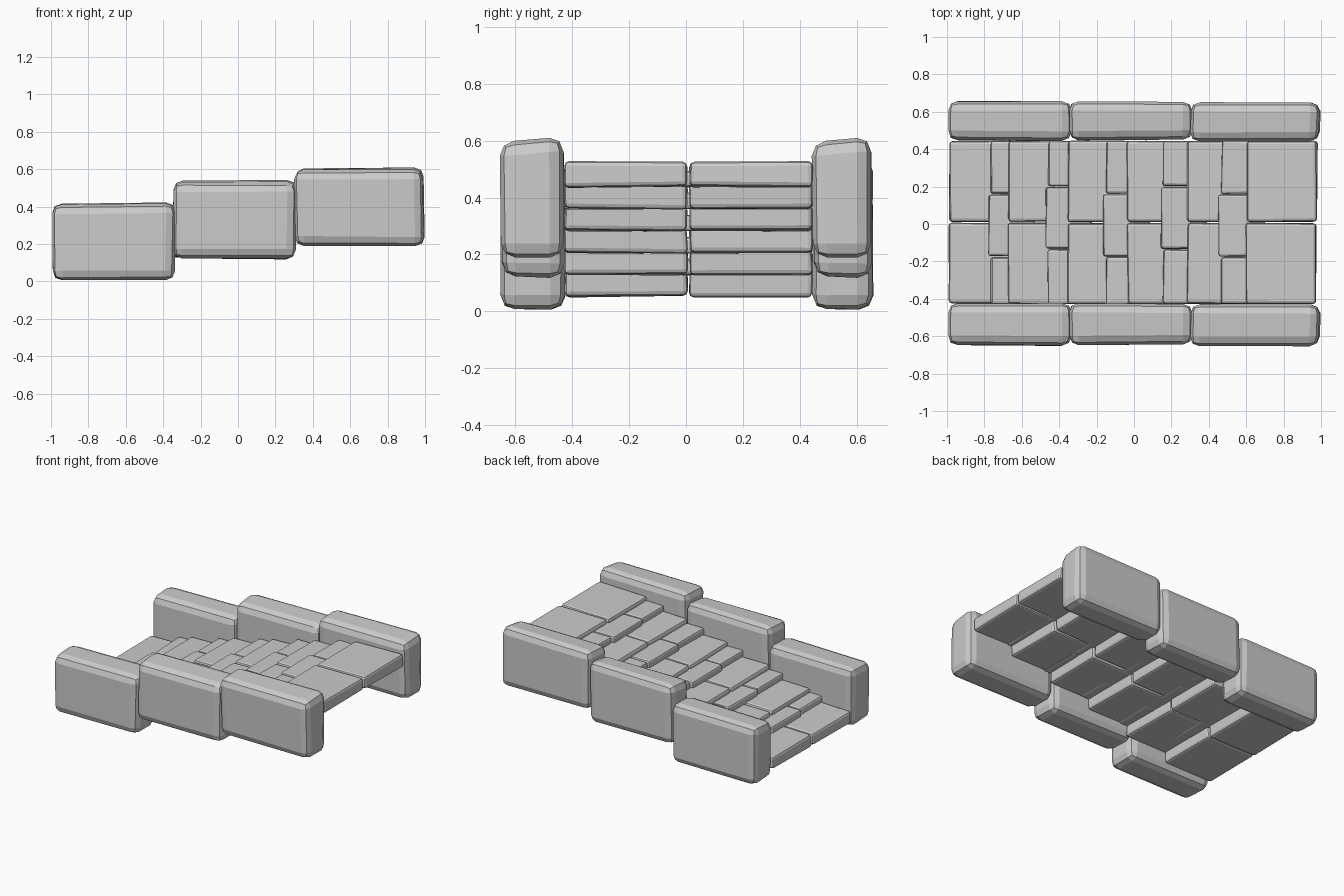
import bpy, bmesh, random
from mathutils import Vector

if "Cube" in bpy.data.objects:
    bpy.data.objects.remove(bpy.data.objects["Cube"])


def stone(name, lo, hi, bevel, segments, jitter, seed, top=(0, 0)):
    """Rough-hewn block: box with corners nudged inward, chamfered, flat shaded.
    top = drop of the top face at its -y side and at its -x side."""
    rng = random.Random(seed)
    lo, hi = Vector(lo), Vector(hi)
    mid, size = (lo + hi) / 2, hi - lo
    bm = bmesh.new()
    bmesh.ops.create_cube(bm, size=1)
    for v in bm.verts:
        sign = [1 if c > 0 else -1 for c in v.co]
        for a in range(3):
            v.co[a] = mid[a] + sign[a] * (size[a] / 2 - rng.random() * jitter[a])
        if sign[2] > 0:
            v.co.z -= (top[0] if sign[1] < 0 else 0) + (top[1] if sign[0] < 0 else 0)
    bmesh.ops.bevel(bm, geom=bm.edges[:], offset=bevel, segments=segments,
                    profile=0.5, affect='EDGES', clamp_overlap=True)
    # small chips along the chamfers
    for v in bm.verts:
        inward = (mid - v.co).normalized()
        v.co += inward * rng.random() * bevel * 0.12
    bmesh.ops.triangulate(bm, faces=[f for f in bm.faces if len(f.verts) > 4])
    bmesh.ops.recalc_face_normals(bm, faces=bm.faces[:])
    mesh = bpy.data.meshes.new(name)
    bm.to_mesh(mesh)
    bm.free()
    obj = bpy.data.objects.new(name, mesh)
    bpy.context.collection.objects.link(obj)
    return obj


# Side walls: three big blocks stepping up on each side
wall_blocks = [(-1.0, -0.325, 0.0, 0.432),
               (-0.355, 0.315, 0.115, 0.55),
               (0.295, 1.0, 0.185, 0.615)]
for side, y0, y1 in (("front", -0.655, -0.42), ("back", 0.44, 0.66)):
    for i, (x0, x1, z0, z1) in enumerate(wall_blocks):
        stone(f"{side}_wall_block_{i + 1}", (x0, y0, z0), (x1, y1, z1),
              0.05, 2, (0.012, 0.012, 0.008), 10 + i, (0.012, 0.004))

# Main steps: six rows of two slabs
PITCH, RISE = 0.318, 0.077
for i in range(6):
    x0, z0 = -0.995 + PITCH * i, 0.048 + RISE * i
    for j, (y0, y1) in enumerate(((-0.43, 0.008), (0.008, 0.447))):
        stone(f"step_slab_{i + 1}_{j + 1}", (x0, y0, z0),
              (x0 + 0.39, y1, z0 + 0.1), 0.016, 2,
              (0.012, 0.006, 0.008), 40 + i * 2 + j, (0, 0.006))

# Half steps: rows of three thinner slabs between the main steps
for i in range(5):
    x0, z0 = -0.785 + 0.308 * i, 0.125 + RISE * i
    shift = 0.04 if i % 2 else 0.0
    cuts = (-0.43, -0.175 + shift, 0.16 + shift, 0.447)
    for j in range(3):
        inset = 0.0 if j == 1 else 0.012
        stone(f"half_step_slab_{i + 1}_{j + 1}", (x0 + inset, cuts[j], z0),
              (x0 + 0.26, cuts[j + 1], z0 + 0.062), 0.013, 2,
              (0.012, 0.005, 0.005), 80 + i * 3 + j)
